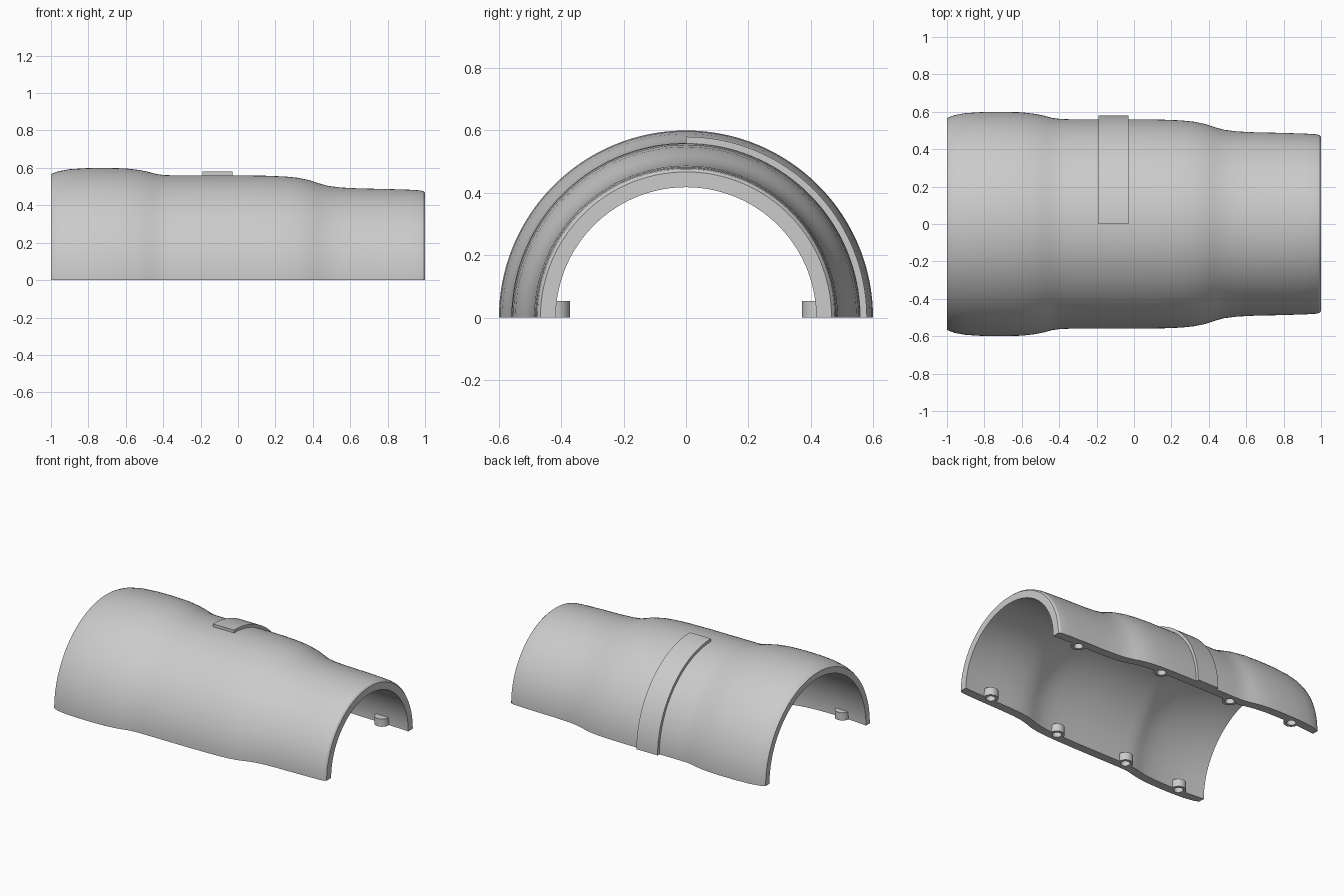
import bpy
import bmesh
from math import sin, cos, pi, radians
from mathutils import Matrix

if "Cube" in bpy.data.objects:
    bpy.data.objects.remove(bpy.data.objects["Cube"])

GREY = (0.6, 0.6, 0.6, 1)
grey = bpy.data.materials.new("light grey plastic")
grey.use_nodes = True
grey.diffuse_color = GREY
grey.node_tree.nodes["Principled BSDF"].inputs["Base Color"].default_value = GREY


def make_object(name, bm):
    bmesh.ops.recalc_face_normals(bm, faces=bm.faces)
    mesh = bpy.data.meshes.new(name)
    bm.to_mesh(mesh)
    bm.free()
    mesh.materials.append(grey)
    obj = bpy.data.objects.new(name, mesh)
    bpy.context.collection.objects.link(obj)
    return obj


def sweep(name, section, end_angle, steps):
    """Sweep a closed (x, radius) section about the x axis, from +y upward."""
    bm = bmesh.new()
    rings = []
    for i in range(steps + 1):
        a = end_angle * i / steps
        rings.append([bm.verts.new((x, r * cos(a), r * sin(a))) for x, r in section])
    n = len(section)
    for a, b in zip(rings, rings[1:]):
        for j in range(n):
            k = (j + 1) % n
            bm.faces.new((a[j], a[k], b[k], b[j]))
    bm.faces.new(rings[0])
    bm.faces.new(rings[-1])
    return make_object(name, bm)


def cylinders(name, spots, radius, bottom, top):
    bm = bmesh.new()
    for x, y in spots:
        bmesh.ops.create_cone(bm, cap_ends=True, segments=32, radius1=radius,
                              radius2=radius, depth=top - bottom,
                              matrix=Matrix.Translation((x, y, (top + bottom) / 2)))
    return make_object(name, bm)


def activate(obj):
    bpy.ops.object.select_all(action="DESELECT")
    obj.select_set(True)
    bpy.context.view_layer.objects.active = obj


# Half-round shell: stepped outer profile, wall of even thickness
WALL = 0.06
outer = [(-1, .565), (-.985, .573), (-.96, .582), (-.9, .593), (-.8, .599),
         (-.7, .6), (-.6, .597), (-.53, .589), (-.48, .579), (-.44, .568),
         (-.4, .562), (-.35, .56), (0, .56), (.15, .558), (.25, .554),
         (.32, .547), (.38, .535), (.43, .518), (.48, .504), (.55, .495),
         (.65, .49), (.8, .487), (.92, .483), (.97, .48), (.99, .476), (1, .467)]
inner = [(x, r - WALL) for x, r in outer if -.9 <= x <= .92]
inner = [(-1, .523)] + inner + [(1, .418)]
shell = sweep("half_shell", outer + inner[::-1], pi, 96)

# Raised band over the rear quarter
band = sweep("raised_band", [(-.19, .55), (-.19, .58), (-.03, .58), (-.03, .55)], pi / 2, 48)

# Screw bosses along both lower edges, with blind holes
spots = [(x, side * y) for x, y in ((.8, .42), (.2, .5), (-.35, .5), (-.81, .54))
         for side in (-1, 1)]
bosses = cylinders("screw_bosses", spots, .048, 0, .053)
holes = cylinders("hole_cutter", spots, .029, -.02, .04)
holes.hide_render = True
for obj in (shell, bosses):
    activate(obj)
    cut = obj.modifiers.new("holes", "BOOLEAN")
    cut.operation = "DIFFERENCE"
    cut.solver = "EXACT"
    cut.object = holes
    bpy.ops.object.modifier_apply(modifier=cut.name)
bpy.data.objects.remove(holes)

for obj in (shell, band, bosses):
    activate(obj)
    bpy.ops.object.shade_smooth_by_angle(angle=radians(30))
